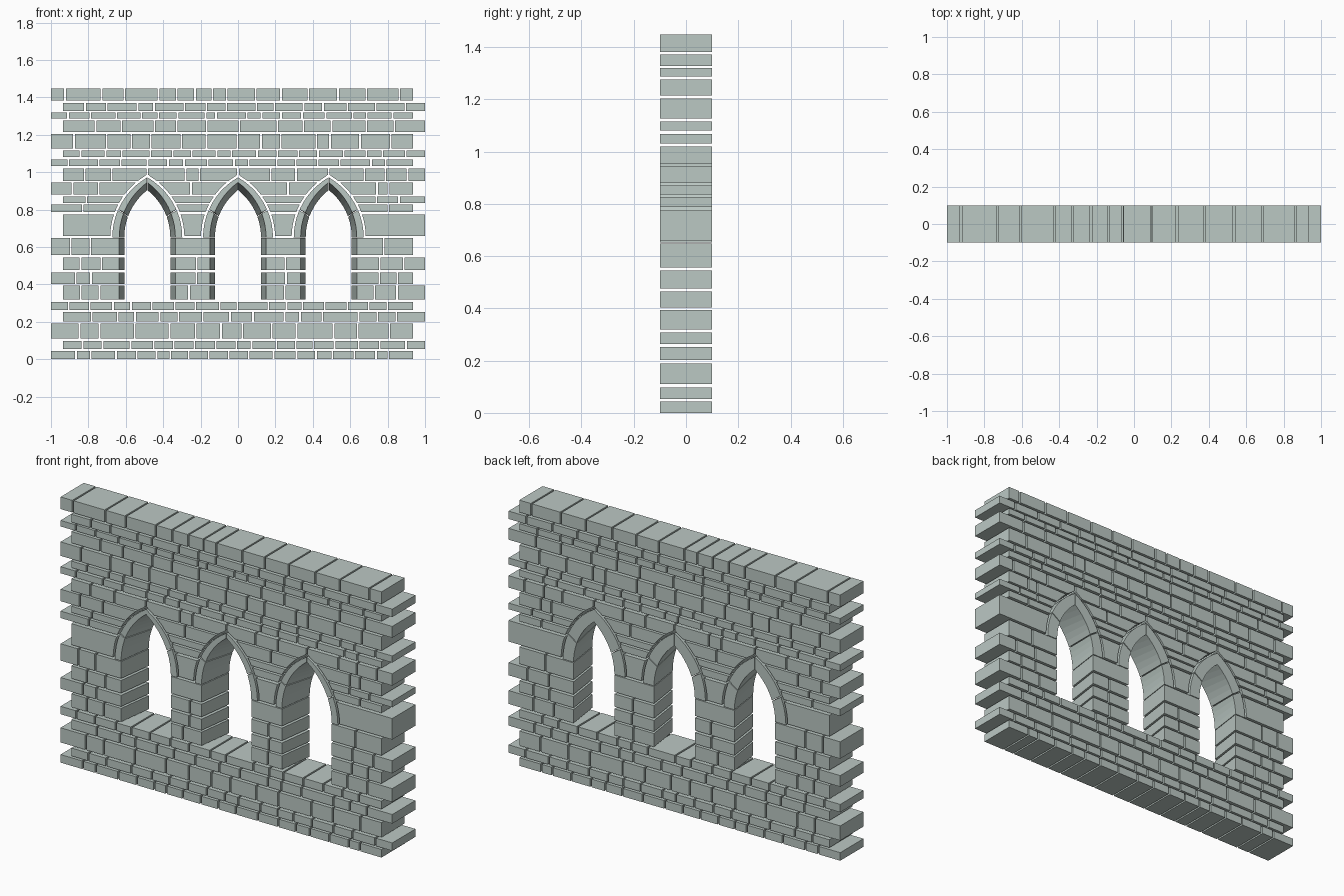
import bpy, bmesh, math, random

if "Cube" in bpy.data.objects:
    bpy.data.objects.remove(bpy.data.objects["Cube"])

random.seed(7)
D = 0.1                       # half thickness of the wall
GAP = 0.009                   # open joint between stones
CENTRES = (-0.485, 0.0, 0.485)
SPRING, SILL = 0.652, 0.315   # arch springing and sill heights
FRONT_HW, BACK_HW = 0.15, 0.123   # splayed opening half widths

stone = bpy.data.materials.new("pale grey green stone")
stone.diffuse_color = (0.50, 0.58, 0.55, 1)
stone.use_nodes = True
stone.node_tree.nodes["Principled BSDF"].inputs["Base Color"].default_value = stone.diffuse_color


def finish(name, bm):
    bmesh.ops.recalc_face_normals(bm, faces=bm.faces)
    me = bpy.data.meshes.new(name)
    bm.to_mesh(me)
    bm.free()
    me.materials.append(stone)
    ob = bpy.data.objects.new(name, me)
    bpy.context.collection.objects.link(ob)
    return ob


def loft(bm, rings):
    """Closed solid through a series of four-cornered sections."""
    vs = [[bm.verts.new(p) for p in r] for r in rings]
    for a, b in zip(vs, vs[1:]):
        for i in range(4):
            j = (i + 1) % 4
            bm.faces.new((a[i], a[j], b[j], b[i]))
    bm.faces.new(vs[0][::-1])
    bm.faces.new(vs[-1])


# pointed arch curves: half width w, rise h
OUTER, INNER, INNER_BACK = (0.187, 0.32), (0.15, 0.293), (0.123, 0.252)


def arc(curve, t):
    w, h = curve
    r = (w * w + h * h) / (2 * w)
    a = t * math.asin(h / r)
    return w - r + r * math.cos(a), SPRING + r * math.sin(a)


def half_open(z, y):
    """Half width left free of wall stones at height z."""
    if z < SPRING:
        return FRONT_HW if y < 0 else BACK_HW
    w, h = OUTER[0] + 0.011, OUTER[1] + 0.014
    r = (w * w + h * h) / (2 * w)
    dz = z - SPRING
    return max(GAP / 2, w - r + math.sqrt(r * r - dz * dz)) if dz < h else GAP / 2


def fixed(x):
    return lambda z, y: x


def jamb(cx, side):
    return lambda z, y: cx + side * half_open(z, y)


def stones(bm, z0, z1, left, right, mean, joints=None):
    """Fill one run of a course between two edge functions."""
    n = 6 if z1 > SPRING and z0 < 0.99 else 1
    zs = [z0 + (z1 - z0) * i / n for i in range(n + 1)]
    a = max(left(z, y) for z in zs for y in (-D, D))
    b = min(right(z, y) for z in zs for y in (-D, D))
    if joints is None:
        count = max(1, round((b - a) / mean))
        step = (b - a) / count
        joints = [a + step * (i + random.uniform(-0.27, 0.27)) for i in range(1, count)]
    edges = [left]
    for x in joints:
        edges += [fixed(x - GAP / 2), fixed(x + GAP / 2)]
    edges.append(right)
    for l, r in zip(edges[::2], edges[1::2]):
        loft(bm, [[(l(z, -D), -D, z), (r(z, -D), -D, z),
                   (r(z, D), D, z), (l(z, D), D, z)] for z in zs])


# courses from the top down: bottom, top, typical stone length
COURSES = [
    (1.382, 1.448, .13), (1.328, 1.371, .125), (1.287, 1.320, .115),
    (1.215, 1.277, .155), (1.127, 1.203, .14), (1.080, 1.116, .115),
    (1.032, 1.068, .12), (0.954, 1.019, .12), (0.880, 0.945, .13),
    (0.836, 0.870, .13), (0.788, 0.826, .14), (0.660, 0.775, .30),
    (0.556, 0.648, .13), (0.476, 0.545, .12), (0.403, 0.464, .12),
    (0.320, 0.393, .11), (0.264, 0.307, .115), (0.202, 0.252, .13),
    (0.110, 0.190, .145), (0.054, 0.097, .115), (0.000, 0.044, .105)]
COPING = [-.925, -.73, -.608, -.425, -.327, -.23, -.138, -.06,
          .095, .23, .375, .535, .685, .862]

for i, (z0, z1, mean) in enumerate(COURSES):
    bm = bmesh.new()
    # ends toothed alternately left and right
    x0, x1 = (-1.0, 0.935) if i % 2 == 0 else (-0.935, 1.0)
    runs = [fixed(x0)]
    if z1 > SILL and z0 < 0.98:
        for cx in CENTRES:
            runs += [jamb(cx, -1), jamb(cx, 1)]
    runs.append(fixed(x1))
    for l, r in zip(runs[::2], runs[1::2]):
        stones(bm, z0, z1, l, r, mean, COPING if i == 0 else None)
    finish("coping_course" if i == 0 else f"stone_course_{21 - i}", bm)

# arch rings: two curved stones on each side, splayed inside
for cx, label in zip(CENTRES, ("left", "middle", "right")):
    bm = bmesh.new()
    for side in (-1, 1):
        for t0, t1, n in ((0.0, 0.38, 4), (0.395, 1.0, 6)):
            rings = []
            for k in range(n + 1):
                t = t0 + (t1 - t0) * k / n
                ring = []
                for curve, y in ((INNER, -D), (OUTER, -D), (OUTER, D), (INNER_BACK, D)):
                    x, z = arc(curve, t)
                    ring.append((cx + side * max(x, 0.001), y, z))
                rings.append(ring)
            loft(bm, rings)
    finish(f"pointed_arch_{label}", bm)
